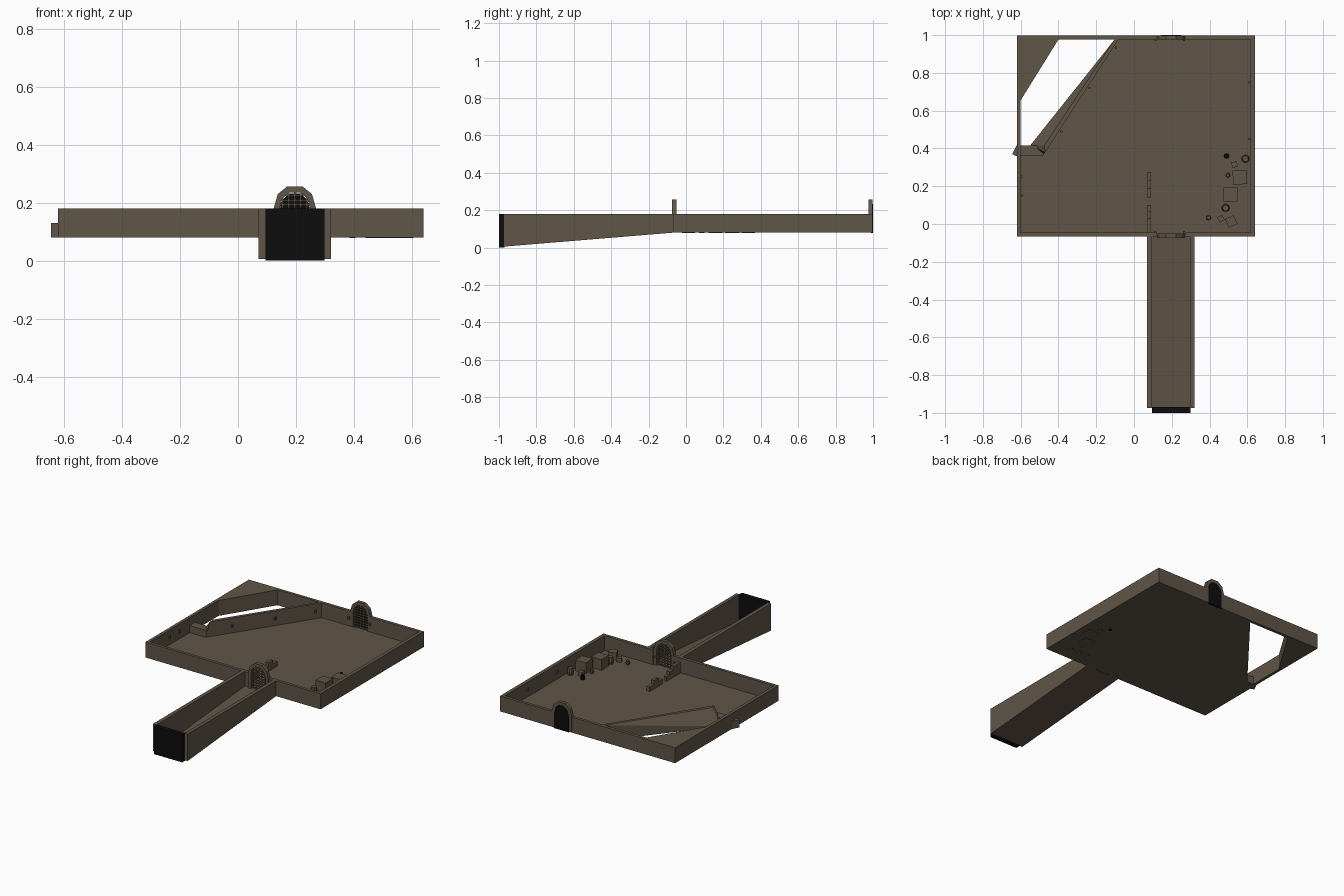
import bpy, bmesh, math
from mathutils import Vector, Matrix

if "Cube" in bpy.data.objects:
    bpy.data.objects.remove(bpy.data.objects["Cube"])


def material(name, rgb):
    m = bpy.data.materials.new(name)
    m.diffuse_color = (*rgb, 1)
    m.use_nodes = True
    m.node_tree.nodes["Principled BSDF"].inputs["Base Color"].default_value = m.diffuse_color
    return m


STONE = material("brown stone", (0.118, 0.092, 0.064))
BLACK = material("black", (0.004, 0.004, 0.004))


def finish(name, bm, mat):
    bmesh.ops.recalc_face_normals(bm, faces=bm.faces)
    me = bpy.data.meshes.new(name)
    bm.to_mesh(me)
    bm.free()
    me.materials.append(mat)
    ob = bpy.data.objects.new(name, me)
    bpy.context.collection.objects.link(ob)
    return ob


def extrude(name, pts, vec, mat=STONE):
    """Extrude a flat polygon of 3D points along a vector."""
    bm = bmesh.new()
    face = bm.faces.new([bm.verts.new(p) for p in pts])
    res = bmesh.ops.extrude_face_region(bm, geom=[face], use_keep_orig=True)
    new = [g for g in res["geom"] if isinstance(g, bmesh.types.BMVert)]
    bmesh.ops.translate(bm, verts=new, vec=Vector(vec))
    return finish(name, bm, mat)


def prism(name, pts, z0, z1, mat=STONE):
    return extrude(name, [(x, y, z0) for x, y in pts], (0, 0, z1 - z0), mat)


def box(name, x0, x1, y0, y1, z0, z1, mat=STONE):
    return prism(name, [(x0, y0), (x1, y0), (x1, y1), (x0, y1)], z0, z1, mat)


def turned(name, x, y, rings, sides=10, mat=STONE):
    """Lathe shape from (radius, height) rings."""
    bm = bmesh.new()
    loops = [[bm.verts.new((x + r * math.cos(k * math.tau / sides),
                            y + r * math.sin(k * math.tau / sides), z))
              for k in range(sides)] for r, z in rings]
    for a, b in zip(loops, loops[1:]):
        for k in range(sides):
            j = (k + 1) % sides
            bm.faces.new((a[k], a[j], b[j], b[k]))
    bm.faces.new(loops[0])
    bm.faces.new(loops[-1])
    return finish(name, bm, mat)


FL, TOP = 0.08, 0.18     # floor level and wall top
DX, DW = 0.196, 0.073    # doorway centre and half width

# Room floor with the cut-away corner
prism("room_floor", [(-.618, -.063), (.638, -.063), (.638, .995), (-.1, .995),
                     (-.1, .98), (-.55, .415), (-.618, .415)], FL, FL + .004)

# Outer walls, leaving gaps for the two doorways
box("left_wall", -.62, -.6, -.063, .997, FL, TOP)
box("right_wall", .617, .64, -.063, .997, FL, TOP)
for side, y0, y1 in (("front", -.066, -.046), ("back", .977, .997)):
    box(side + "_wall_left", -.62, DX - DW, y0, y1, FL, TOP)
    box(side + "_wall_right", DX + DW, .64, y0, y1, FL, TOP)

# Solid corner block and low block beside the opening
prism("corner_block", [(-.62, .997), (-.6, .655), (-.4, .977), (-.39, .997)], FL, TOP)
prism("low_block", [(-.645, .37), (-.625, .36), (-.484, .36), (-.45, .415),
                    (-.622, .415)], FL, .13)

# Diagonal wall whose outer face slopes out to the floor edge
bm = bmesh.new()
for p in ((-.08, .98, FL), (-.484, .36, FL), (-.55, .415, FL), (-.1, .98, FL),
          (-.08, .98, TOP), (-.47, .38, TOP), (-.475, .415, TOP), (-.1, .98, TOP)):
    bm.verts.new(p)
bmesh.ops.convex_hull(bm, input=bm.verts)
finish("diagonal_wall", bm, STONE)

# Doorway arches with gratings
OUTER = [(DW, FL), (DW, TOP), (.059, .229), (.026, .256)]
INNER = [(.052, FL), (.052, TOP), (.043, .213), (.018, .235)]


def mirrored(half):
    return half + [(-x, z) for x, z in reversed(half)]


def half_width(z):
    for (xa, za), (xb, zb) in zip(INNER, INNER[1:]):
        if z <= zb:
            return xa + (xb - xa) * (z - za) / (zb - za)
    return 0


for side, y0, y1, yg in (("front", -.074, -.05, -.062), ("back", .976, .998, .982)):
    ring = mirrored(OUTER) + mirrored(INNER)[::-1]
    extrude(side + "_arch", [(DX + x, y0, z) for x, z in ring], (0, y1 - y0, 0))
    for k in range(9):
        z = .093 + k * .0165
        w = half_width(z)
        box(f"{side}_grate_rail_{k}", DX - w, DX + w, yg - .003, yg + .003, z - .0025, z + .0025)
    for k in range(-2, 3):
        x = k * .0205
        top = max(z for z in (FL + .002 * i for i in range(78)) if half_width(z) >= abs(x))
        box(f"{side}_grate_bar_{k + 3}", DX + x - .0025, DX + x + .0025,
            yg - .003, yg + .003, FL, top)
extrude("back_door_panel", [(DX + x, .99, z - .003) for x, z in mirrored(INNER)],
        (0, .01, 0), BLACK)

# Sloping corridor
SLOPE = [(-.975, .005), (-.066, FL)]
for side, x0, x1 in (("left", .07, .095), ("right", .297, .32)):
    extrude("corridor_wall_" + side,
            [(x0, y, z) for y, z in SLOPE + [(-.066, TOP), (-.975, TOP)]], (x1 - x0, 0, 0))
extrude("corridor_floor", [(.09, y, z) for y, z in SLOPE] +
        [(.09, y, z + .005) for y, z in SLOPE[::-1]], (.21, 0, 0))
box("corridor_end", .095, .298, -1, -.97, 0, TOP, BLACK)

# Broken partition wall in stepped pieces
for k, (y0, y1, h) in enumerate(((-.046, .03, .075), (.03, .07, .055), (.07, .1, .035),
                                 (.14, .185, .035), (.185, .23, .06), (.23, .275, .035))):
    box(f"broken_wall_{k + 1}", .07, .09, y0, y1, FL, FL + h)

# Crates
for k, (x, y, s, ang) in enumerate(((.56, .247, .074, 2), (.51, .157, .074, 0),
                                    (.532, .315, .03, 12), (.515, .013, .05, 25),
                                    (.46, .028, .03, 30))):
    ob = box(f"crate_{k + 1}", -s / 2, s / 2, -s / 2, s / 2, FL - .002, FL + s)
    ob.matrix_world = Matrix.Translation((x, y, 0)) @ Matrix.Rotation(math.radians(ang), 4, 'Z')

# Barrels and pots
for k, (x, y, r, h, mat) in enumerate(((.59, .345, .021, .05, STONE), (.485, .085, .021, .05, STONE),
                                       (.497, .258, .012, .03, STONE), (.395, .033, .013, .03, STONE),
                                       (.49, .36, .014, .035, BLACK))):
    turned(f"barrel_{k + 1}", x, y, [(r * .75, FL - .002), (r, FL + h * .5), (r * .75, FL + h)], 10, mat)

# Small wall brackets
BRACKETS = [(-.597, .25), (-.597, .15), (.613, .75), (.613, .45), (.112, -.043), (.265, -.043),
            (.115, .974), (.265, .974), (-.095, .935), (-.235, .72), (-.385, .49)]
for k, (x, y) in enumerate(BRACKETS):
    box(f"wall_bracket_{k + 1}", x - .006, x + .006, y - .006, y + .006, .128, .145)
